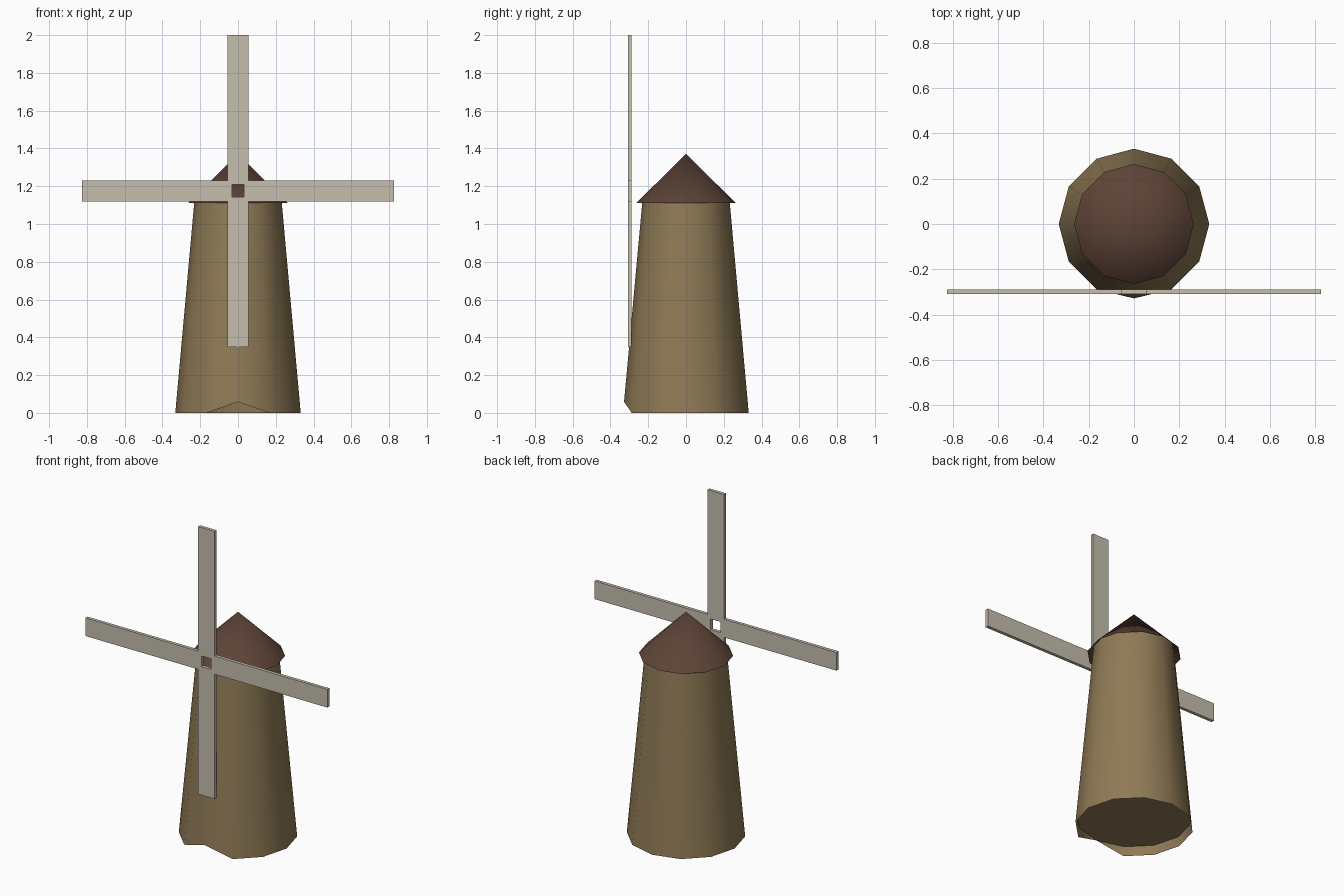
import bpy, bmesh, math

if "Cube" in bpy.data.objects:
    bpy.data.objects.remove(bpy.data.objects["Cube"])

SIDES = 12


def material(name, rgb):
    m = bpy.data.materials.new(name)
    m.diffuse_color = (*rgb, 1)
    m.use_nodes = True
    m.node_tree.nodes["Principled BSDF"].inputs["Base Color"].default_value = m.diffuse_color
    return m


TAN = material("tan_wall", (0.275, 0.195, 0.092))
BROWN = material("brown_roof", (0.110, 0.056, 0.038))
CREAM = material("pale_sail", (0.56, 0.52, 0.42))


def finish(bm, name, mat, smooth=True):
    bmesh.ops.recalc_face_normals(bm, faces=bm.faces)
    me = bpy.data.meshes.new(name)
    bm.to_mesh(me)
    bm.free()
    me.materials.append(mat)
    ob = bpy.data.objects.new(name, me)
    bpy.context.collection.objects.link(ob)
    if smooth:
        bpy.ops.object.select_all(action='DESELECT')
        ob.select_set(True)
        bpy.context.view_layer.objects.active = ob
        bpy.ops.object.shade_smooth_by_angle(angle=math.radians(40))
    return ob


def ring(bm, r, z):
    # vertex 0 points to the front (-y)
    return [bm.verts.new((r * math.sin(2 * math.pi * i / SIDES),
                          -r * math.cos(2 * math.pi * i / SIDES), z))
            for i in range(SIDES)]


# Tapered tower wall, with its front corner cut up to floor height
bm = bmesh.new()
low, high = ring(bm, 0.332, 0.0), ring(bm, 0.229, 1.143)
low[0].co = (0, -0.328, 0.058)
for i in range(SIDES):
    j = (i + 1) % SIDES
    bm.faces.new((low[i], low[j], high[j], high[i]))
finish(bm, "tower_wall", TAN)

# Floor set slightly above the bottom edge
bm = bmesh.new()
bm.faces.new(list(reversed(ring(bm, 0.325, 0.057))))
floor = finish(bm, "tower_floor", TAN, False)
if floor.data.polygons[0].normal.z > 0:
    floor.data.flip_normals()

# Open conical roof with overhanging eave
bm = bmesh.new()
eave = ring(bm, 0.264, 1.11)
tip = bm.verts.new((0, 0, 1.372))
for i in range(SIDES):
    bm.faces.new((eave[i], eave[(i + 1) % SIDES], tip))
finish(bm, "roof", BROWN)

# Four sails around an open square hub
INNER, OUTER, HALF, HUB_Z = 0.033, 0.825, 0.056, 1.175
for k, name in enumerate(("sail_up", "sail_right", "sail_down", "sail_left")):
    a = k * math.pi / 2
    bm = bmesh.new()
    bmesh.ops.create_cube(bm, size=1)
    for v in bm.verts:
        x = v.co.x * 2 * HALF
        z = INNER + (v.co.z + 0.5) * (OUTER - INNER)
        v.co = (x * math.cos(a) + z * math.sin(a),
                -0.298 + v.co.y * 0.02,
                HUB_Z - x * math.sin(a) + z * math.cos(a))
    finish(bm, name, CREAM, False)
